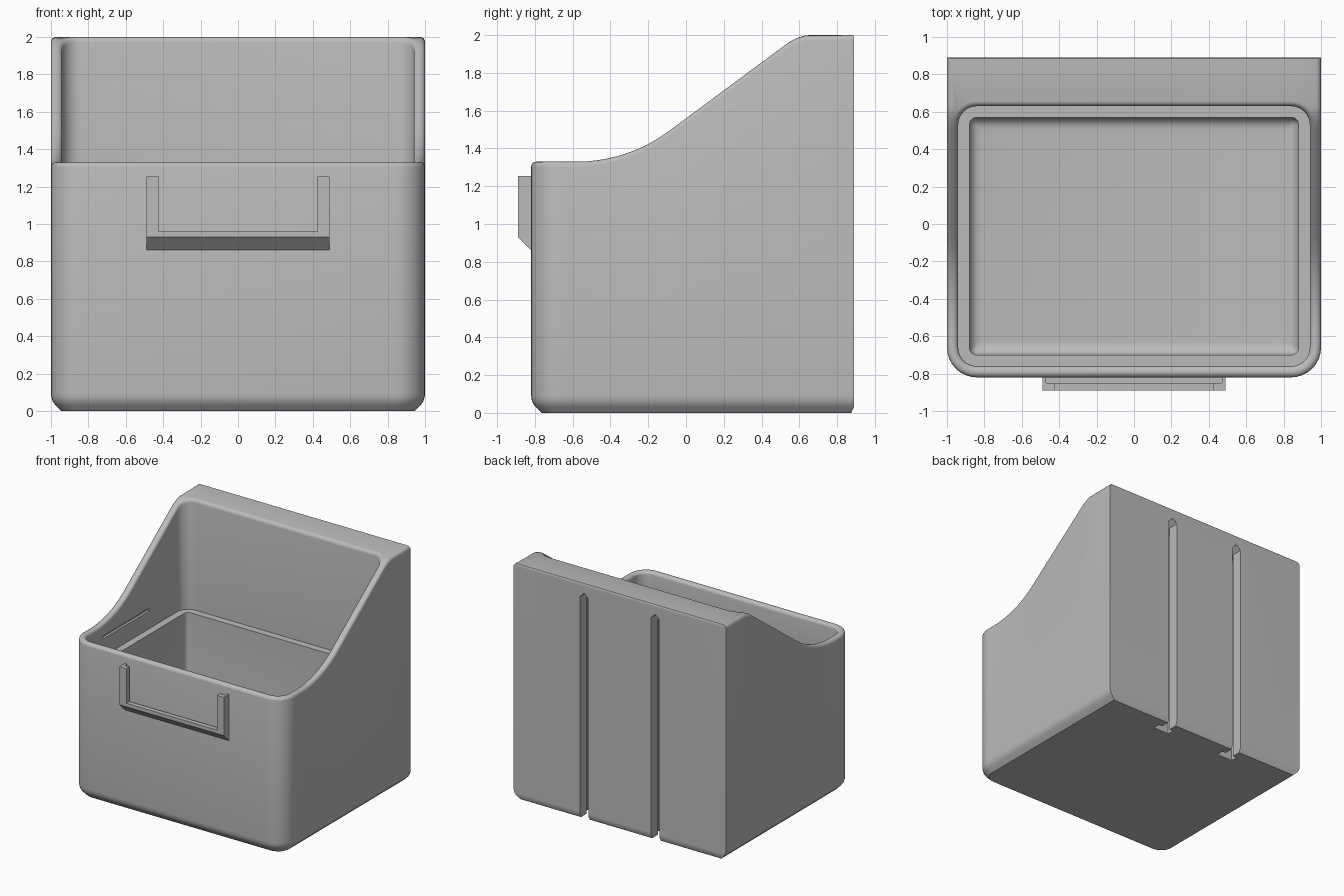
import bpy, bmesh, math

if "Cube" in bpy.data.objects:
    bpy.data.objects.remove(bpy.data.objects["Cube"])

GREY = bpy.data.materials.new("plain_grey")
GREY.diffuse_color = (0.5, 0.5, 0.5, 1)
GREY.use_nodes = True
GREY.node_tree.nodes["Principled BSDF"].inputs["Base Color"].default_value = GREY.diffuse_color


def make_object(name, bm):
    bmesh.ops.recalc_face_normals(bm, faces=bm.faces)
    mesh = bpy.data.meshes.new(name)
    bm.to_mesh(mesh)
    bm.free()
    mesh.materials.append(GREY)
    obj = bpy.data.objects.new(name, mesh)
    bpy.context.collection.objects.link(obj)
    return obj


def add_prism(bm, profile, axis, lo, hi):
    """Extrude a closed 2D profile along an axis (0 = x, 1 = y)."""
    def at(p, d):
        return (d, p[0], p[1]) if axis == 0 else (p[0], d, p[1])
    a = [bm.verts.new(at(p, lo)) for p in profile]
    b = [bm.verts.new(at(p, hi)) for p in profile]
    bm.faces.new(a)
    bm.faces.new(b[::-1])
    for i in range(len(a)):
        j = (i + 1) % len(a)
        bm.faces.new((a[i], a[j], b[j], b[i]))


def rim_height(y):
    """Side outline: low front, concave curve, straight slope, flat back."""
    radius, ang = 0.82, math.radians(36.5)
    y0, z0 = -0.58, 1.33
    y1 = y0 + radius * math.sin(ang)
    if y <= y0:
        return z0
    if y <= y1:
        return z0 + radius - math.sqrt(radius ** 2 - (y - y0) ** 2)
    slope = z0 + radius * (1 - math.cos(ang)) + (y - y1) * math.tan(ang)
    m = max(0.05 - abs(slope - 2.0), 0) / 0.05
    return min(slope, 2.0) - m * m * 0.0125


ARC, SIDE = 8, 36


def footprint(w, front, back, r, square_back):
    """Rounded outline with a fixed point count; the outer one has square back corners."""
    half = []
    for k in range(ARC + 1):
        a = math.pi / 2 * k / ARC
        half.append((w - r + r * math.sin(a), front + r - r * math.cos(a)))
    y0, y1 = front + r, 0.53 if square_back else back - r
    for k in range(1, SIDE):
        half.append((w, y0 + (y1 - y0) * k / SIDE))
    if square_back:
        half += [(w, y) for y in (0.53, 0.56, 0.59, 0.63, back)]
        half += [(w - 0.04 * k, back) for k in range(1, 5)]
    else:
        for k in range(ARC + 1):
            a = math.pi / 2 * k / ARC
            half.append((w - r + r * math.cos(a), back - r + r * math.sin(a)))
    return half + [(-x, y) for x, y in reversed(half)]


def outer(i, back_inset=0.0):
    return footprint(1 - i, -0.82 + i, 0.89 - back_inset, 0.16 - i, True)


def inner(i):
    return footprint(0.94 - i, -0.76 + i, 0.63 - i, max(0.1 - i, 0.02), False)


# Bin body: rings run up the outside, over the rim, and down the inside
rings = []
for inset, z in ((0.055, 0), (0.022, 0.033), (0.009, 0.052), (0.002, 0.073), (0, 0.095)):
    ring = outer(inset, 0.015 if z == 0 else 0)
    rings.append([(x, y, z) for x, y in ring])
RIM = 0.027
steps = [math.pi / 2 * k / 4 for k in range(5)]
for a in steps:
    i, d = RIM * (1 - math.cos(a)), RIM * (1 - math.sin(a))
    rings.append([(x, y, rim_height(y) - d) for x, y in outer(i, i * 0.2)])
for a in reversed(steps):
    i, d = RIM * (1 - math.cos(a)), RIM * (1 - math.sin(a))
    rings.append([(x, y, rim_height(y) - d) for x, y in inner(-i)])
LEDGE, FLOOR, FILLET = 1.06, 0.08, 0.06
for inset in (0, 0.06):
    rings.append([(x, y, LEDGE) for x, y in inner(inset)])
for a in steps:
    i, d = FILLET * (1 - math.cos(a)), FILLET * (1 - math.sin(a))
    rings.append([(x, y, FLOOR + d) for x, y in inner(0.06 + i)])

bm = bmesh.new()
loops = [[bm.verts.new(p) for p in ring] for ring in rings]
n = len(loops[0])
for a, b in zip(loops, loops[1:]):
    for i in range(n):
        j = (i + 1) % n
        bm.faces.new((a[i], a[j], b[j], b[i]))
bm.faces.new(loops[0][::-1])
bm.faces.new(loops[-1])
body = make_object("bin_body", bm)


def cut(name, bm):
    cutter = make_object(name, bm)
    cutter.hide_render = True
    mod = body.modifiers.new(name, 'BOOLEAN')
    mod.operation = 'DIFFERENCE'
    mod.solver = 'EXACT'
    mod.object = cutter
    bpy.context.view_layer.objects.active = body
    bpy.ops.object.modifier_apply(modifier=name)
    bpy.data.objects.remove(cutter)


# Two T-shaped hanging channels in the back, open at the bottom, pointed at the top
for x in (-0.335, 0.335):
    for part, half, y0, y1 in (("channel_neck", 0.04, 0.79, 1.0), ("channel_head", 0.075, 0.74, 0.80)):
        bm = bmesh.new()
        add_prism(bm, [(x - half, -0.1), (x + half, -0.1), (x + half, 1.92 - half),
                       (x, 1.92), (x - half, 1.92 - half)], 1, y0, y1)
        cut(part, bm)

# Shallow retaining grooves inside the side walls
for s in (-1, 1):
    bm = bmesh.new()
    add_prism(bm, [(-0.47, 1.21), (0.15, 1.21), (0.15, 1.235), (-0.47, 1.235)],
              0, *sorted((s * 0.90, s * 0.96)))
    cut("side_groove", bm)

# Label holder: chamfered base with a lip, and two side channels
bm = bmesh.new()
add_prism(bm, [(-0.80, 0.86), (-0.82, 0.86), (-0.89, 0.93), (-0.89, 0.96),
               (-0.85, 0.96), (-0.85, 0.93), (-0.80, 0.93)], 0, -0.47, 0.47)
for s in (-1, 1):
    add_prism(bm, [(-0.80, 0.86), (-0.82, 0.86), (-0.89, 0.93), (-0.89, 1.255),
                   (-0.80, 1.255)], 0, s * 0.47, s * 0.49)
    add_prism(bm, [(-0.89, 0.96), (-0.89, 1.255), (-0.85, 1.255), (-0.85, 0.96)],
              0, s * 0.425, s * 0.47)
make_object("label_holder", bm)

# Smooth the rounded parts of the body, keep real edges sharp
bpy.ops.object.select_all(action='DESELECT')
body.select_set(True)
bpy.context.view_layer.objects.active = body
bpy.ops.object.shade_smooth_by_angle(angle=math.radians(32))
